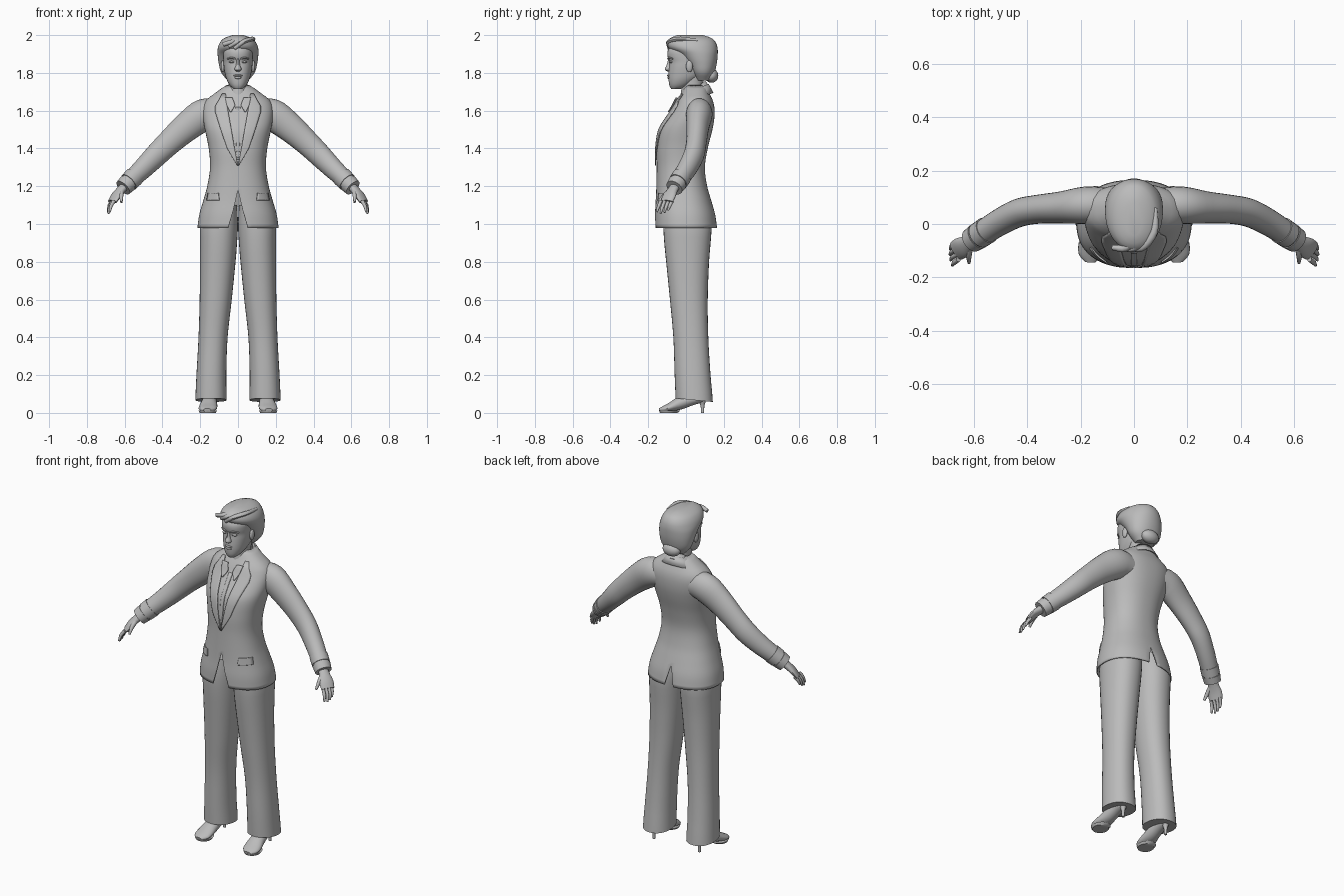
import bpy, bmesh, math
from mathutils import Vector

if "Cube" in bpy.data.objects:
    bpy.data.objects.remove(bpy.data.objects["Cube"])

grey = bpy.data.materials.new("plain_grey")
grey.diffuse_color = (0.5, 0.5, 0.5, 1)
grey.use_nodes = True
grey.node_tree.nodes["Principled BSDF"].inputs["Base Color"].default_value = grey.diffuse_color


def at(rows, k):
    """Smooth interpolation of table rows keyed by their first column."""
    k = min(max(k, rows[0][0]), rows[-1][0])
    i = next(j for j in range(len(rows) - 1) if k <= rows[j + 1][0])

    def slope(j, c):
        a, b = rows[max(j - 1, 0)], rows[min(j + 1, len(rows) - 1)]
        return (b[c] - a[c]) / (b[0] - a[0])
    h = rows[i + 1][0] - rows[i][0]
    t = (k - rows[i][0]) / h
    out = []
    for c in range(1, len(rows[0])):
        p, q = rows[i][c], rows[i + 1][c]
        out.append(p * (2*t**3 - 3*t*t + 1) + q * (3*t*t - 2*t**3)
                   + h * (slope(i, c) * (t**3 - 2*t*t + t) + slope(i + 1, c) * (t**3 - t*t)))
    return out


def skin(name, rings, closed=True, caps=True, thick=0):
    """Join rings of points with quads."""
    bm = bmesh.new()
    vs = [[bm.verts.new(p) for p in r] for r in rings]
    n = len(vs[0])
    for a, b in zip(vs, vs[1:]):
        for i in range(n if closed else n - 1):
            j = (i + 1) % n
            bm.faces.new((a[i], a[j], b[j], b[i]))
    if closed and caps:
        bm.faces.new(vs[0])
        bm.faces.new(vs[-1])
    bmesh.ops.remove_doubles(bm, verts=bm.verts, dist=1e-5)
    bmesh.ops.recalc_face_normals(bm, faces=bm.faces)
    me = bpy.data.meshes.new(name)
    bm.to_mesh(me)
    bm.free()
    me.materials.append(grey)
    ob = bpy.data.objects.new(name, me)
    bpy.context.collection.objects.link(ob)
    if thick:
        m = ob.modifiers.new("thickness", 'SOLIDIFY')
        m.thickness = thick
    return ob


def oval(xc, hx, y0, y1, z, a, p=2.0):
    c, s = math.cos(a), math.sin(a)
    e = 2 / p
    return (xc + hx * math.copysign(abs(c)**e, c) if abs(c) > 1e-6 else xc,
            (y0 + y1) / 2 + (y1 - y0) / 2 * math.copysign(abs(s)**e, s), z)


def angles(n):
    return [2 * math.pi * i / n for i in range(n)]


def stack(name, rows, n=32, steps=20, side=1, p=2.0, tilt=0):
    """Loft of horizontal ovals; rows are (z, centre x, half width, front y, back y)."""
    rings = []
    for i in range(steps + 1):
        z = rows[0][0] + (rows[-1][0] - rows[0][0]) * i / steps
        xc, hx, y0, y1 = at(rows, z)
        pts = [oval(side * xc, hx, y0, y1, z, a, p) for a in angles(n)]
        rings.append([(x, y, zz - (tilt * y if i == 0 else 0)) for x, y, zz in pts])
    return skin(name, rings)


def tube(name, pts, n=16, sub=3, side=1):
    """Loft along a path; points are (x, y, z, level radius, upright radius)."""
    rows = [(i,) + p for i, p in enumerate(pts)]
    cnt = (len(pts) - 1) * sub
    s = [at(rows, i / sub) for i in range(cnt + 1)]
    rings = []
    for i, (x, y, z, ra, rb) in enumerate(s):
        t = (Vector(s[min(i + 1, cnt)][:3]) - Vector(s[max(i - 1, 0)][:3])).normalized()
        u = t.cross(Vector((0, 0, 1))).normalized()
        v = u.cross(t)
        ring = [Vector((x, y, z)) + u * ra * math.cos(a) + v * rb * math.sin(a) for a in angles(n)]
        rings.append([(side * q.x, q.y, q.z) for q in ring])
    return skin(name, rings)


def ball(name, c, r):
    rings = []
    for i in range(1, 12):
        f = math.pi * i / 12
        rings.append([(c[0] + r[0] * math.sin(f) * math.cos(a), c[1] + r[1] * math.sin(f) * math.sin(a),
                       c[2] + r[2] * math.cos(f)) for a in angles(16)])
    return skin(name, rings)


# Jacket body: z, half width, front y, back y
BODY = [(.98, .215, -.165, .165), (1.05, .205, -.165, .155), (1.12, .185, -.16, .135),
        (1.2, .163, -.157, .112), (1.3, .148, -.155, .1), (1.4, .155, -.155, .115),
        (1.5, .175, -.14, .14), (1.56, .185, -.105, .15), (1.62, .185, -.065, .15),
        (1.66, .165, -.045, .14), (1.69, .125, -.025, .125), (1.72, .085, -.01, .115),
        (1.735, .06, 0, .1)]
P = 2.3


def front(x, z, off):
    hx, y0, y1 = at(BODY, z)
    k = min(abs(x) / hx, .99)
    return (x, (y0 + y1) / 2 - (y1 - y0) / 2 * (1 - k**P)**(1 / P) - off, z)


rings = []
for i in range(41):
    z = .98 + .755 * i / 40
    ring = []
    for a in angles(64):
        hx, y0, y1 = at(BODY, z)
        x, y, _ = oval(0, hx, y0, y1, z, a, P)
        # cutaway front and back vent
        w, h = (.05, .2) if y < 0 else (.02, .12)
        zz = max(z, .98 + h * (1 - abs(x) / w))
        hx, y0, y1 = at(BODY, zz)
        ring.append(oval(0, hx, y0, y1, zz, a, P))
    rings.append(ring)
skin("jacket_body", rings, caps=False, thick=.006)


def plate(name, rows, off, side=1, cols=6, thick=.006):
    """Thin panel lying on the jacket front; rows are (z, inner x, outer x)."""
    g = []
    for i in range(13):
        z = rows[0][0] + (rows[-1][0] - rows[0][0]) * i / 12
        j = next(j for j in range(len(rows) - 1) if z <= rows[j + 1][0] + 1e-9)
        t = (z - rows[j][0]) / (rows[j + 1][0] - rows[j][0])
        a, b = [rows[j][c] * (1 - t) + rows[j + 1][c] * t for c in (1, 2)]
        g.append([front(side * (a + (b - a) * k / cols), z, off) for k in range(cols + 1)])
    return skin(name, g, closed=False, thick=thick)


def band(name, top, low, span):
    """Collar strip round the neck; edges are (rx, ry, centre y, back z, front drop)."""
    g = []
    for rx, ry, yc, zb, drop in (top, low):
        g.append([(rx * math.sin(u), yc + ry * math.cos(u), zb - drop * (1 - math.cos(u)) / 2)
                  for u in [span * (k / 20 - 1) for k in range(41)]])
    return skin(name, g, closed=False, thick=.006)


# Collars and shirt front
band("shirt_collar", (.06, .062, .04, 1.757, .085), (.083, .1, .03, 1.725, .1), 2.75)
band("jacket_collar", (.075, .075, .045, 1.742, .06), (.112, .1, .045, 1.695, .07), 2.0)
plate("shirt_placket", [(1.34, -.003, .003), (1.42, -.01, .01), (1.62, -.012, .012)], .004)

for s, lr in ((1, "left"), (-1, "right")):
    # Lapels, pocket flaps and shirt collar points
    plate(lr + "_lapel", [(1.31, 0, .005), (1.4, .018, .058), (1.5, .035, .092),
                          (1.615, .055, .128), (1.65, .06, .105), (1.69, .066, .085)], .009, s)
    plate(lr + "_collar_point", [(1.595, .036, .042), (1.63, .015, .06), (1.67, .03, .068)], .016, s)
    plate(lr + "_pocket_flap", [(1.125, .1, .168), (1.165, .105, .16)], .008, s)

    # Sleeve, cuffs
    tube(lr + "_sleeve", [(.1, .07, 1.585, .065, .07), (.18, .07, 1.578, .07, .085),
                          (.27, .062, 1.515, .06, .077), (.36, .055, 1.435, .054, .067),
                          (.43, .042, 1.367, .053, .062), (.5, .008, 1.297, .05, .055),
                          (.56, -.03, 1.24, .047, .049), (.59, -.05, 1.21, .045, .046)], 24, 4, s)
    tube(lr + "_cuff", [(.55, -.023, 1.25, .051, .054), (.578, -.042, 1.222, .05, .052)], 24, 1, s)
    tube(lr + "_shirt_cuff", [(.583, -.045, 1.217, .05, .05), (.608, -.062, 1.192, .046, .046)], 24, 1, s)

    # Hand, fingers and thumb
    tube(lr + "_hand", [(.59, -.05, 1.21, .026, .024), (.62, -.07, 1.18, .03, .021),
                        (.645, -.088, 1.15, .04, .018), (.665, -.102, 1.118, .038, .014)], 16, 3, s)
    for k, fname in enumerate(("index", "middle", "ring", "little")):
        d = k - 1.5
        ln = (.95, 1.08, 1, .8)[k]
        bx, by, bz = .662 + .004 * d, -.103 + .02 * d, 1.122
        tube(f"{lr}_{fname}_finger", [
            (bx, by, bz, .009, .01), (bx + .018 * ln, by - .012, bz - .03 * ln, .009, .009),
            (bx + .024 * ln, by - .022, bz - .062 * ln, .005, .005)], 10, 2, s)
    tube(lr + "_thumb", [(.615, -.085, 1.175, .014, .014), (.618, -.118, 1.148, .011, .012),
                         (.617, -.145, 1.115, .006, .007)], 10, 3, s)

    # Trouser leg
    stack(lr + "_trouser_leg", [
        (.072, .143, .083, -.055, .142), (.2, .141, .079, -.06, .13), (.4, .132, .077, -.067, .118),
        (.6, .118, .085, -.085, .115), (.8, .107, .094, -.105, .122), (.9, .103, .098, -.115, .13),
        (1, .1, .1, -.12, .135), (1.1, .09, .085, -.11, .11)], 32, 24, s, 2.2, .1)

    # Shoe with slim heel
    tube(lr + "_shoe", [(.15, .11, .082, .016, .016), (.15, .08, .08, .032, .026),
                        (.15, .03, .072, .036, .032), (.153, -.03, .052, .042, .034),
                        (.158, -.08, .032, .049, .024), (.162, -.115, .021, .045, .017),
                        (.163, -.142, .015, .02, .009)], 20, 3, s)
    stack(lr + "_shoe_sole", [(0, .16, .043, -.138, -.045), (.012, .16, .049, -.143, -.03)], 24, 2, s)
    stack(lr + "_shoe_heel", [(0, .15, .008, .08, .096), (.04, .15, .01, .076, .098),
                              (.075, .15, .024, .06, .11)], 12, 6, s)

    # Eyes, brows and ears
    ball(lr + "_eye", (s * .032, -.078, 1.858), (.015, .012, .007))
    tube(lr + "_brow", [(.014, -.094, 1.874, .006, .005), (.034, -.089, 1.88, .007, .005),
                        (.056, -.07, 1.874, .005, .004)], 8, 3, s)
    ball(lr + "_ear", (s * .08, .018, 1.835), (.011, .018, .032))

# Neck and head
stack("neck", [(1.6, 0, .06, -.045, .09), (1.68, 0, .052, -.03, .09), (1.74, 0, .05, -.02, .09),
               (1.8, 0, .055, -.02, .1)], 24, 8)
stack("head", [(1.715, 0, .022, -.078, -.03), (1.73, 0, .04, -.087, .01), (1.76, 0, .058, -.092, .055),
               (1.79, 0, .068, -.093, .09), (1.83, 0, .075, -.09, .1), (1.86, 0, .077, -.088, .1),
               (1.885, 0, .078, -.097, .1), (1.92, 0, .076, -.096, .1), (1.96, 0, .05, -.07, .08)],
      32, 24, 1, 2.2)
# Nose and lips
stack("nose", [(1.808, 0, .012, -.1, -.07), (1.818, 0, .019, -.113, -.07), (1.84, 0, .011, -.103, -.07),
               (1.875, 0, .008, -.094, -.07)], 12, 9)
ball("upper_lip", (0, -.09, 1.786), (.024, .01, .006))
ball("lower_lip", (0, -.089, 1.775), (.02, .01, .007))

# Swept hair and low bun
stack("hair", [(1.76, 0, .055, .05, .13), (1.8, 0, .088, .028, .15), (1.85, 0, .102, .0, .163),
               (1.9, 0, .108, -.045, .168), (1.93, 0, .107, -.09, .167), (1.96, 0, .096, -.1, .158),
               (1.985, 0, .072, -.083, .135), (2, 0, .03, -.045, .09)], 40, 24, 1, 2.1)
ball("hair_bun", (0, .135, 1.785), (.055, .036, .038))
for k in range(3):
    x = .03 - .03 * k
    tube(f"hair_lock_{k}", [(x - .05, -.088, 1.93 + .01 * k, .01, .012), (x, -.088, 1.965, .014, .012),
                            (x + .045, -.03, 1.98 - .004 * k, .014, .012),
                            (x + .05, .06, 1.972, .008, .008)], 10, 4)

# Smooth shading with crisp edges
for ob in bpy.context.collection.objects:
    ob.select_set(True)
    bpy.context.view_layer.objects.active = ob
bpy.ops.object.shade_smooth_by_angle(angle=math.radians(40))
